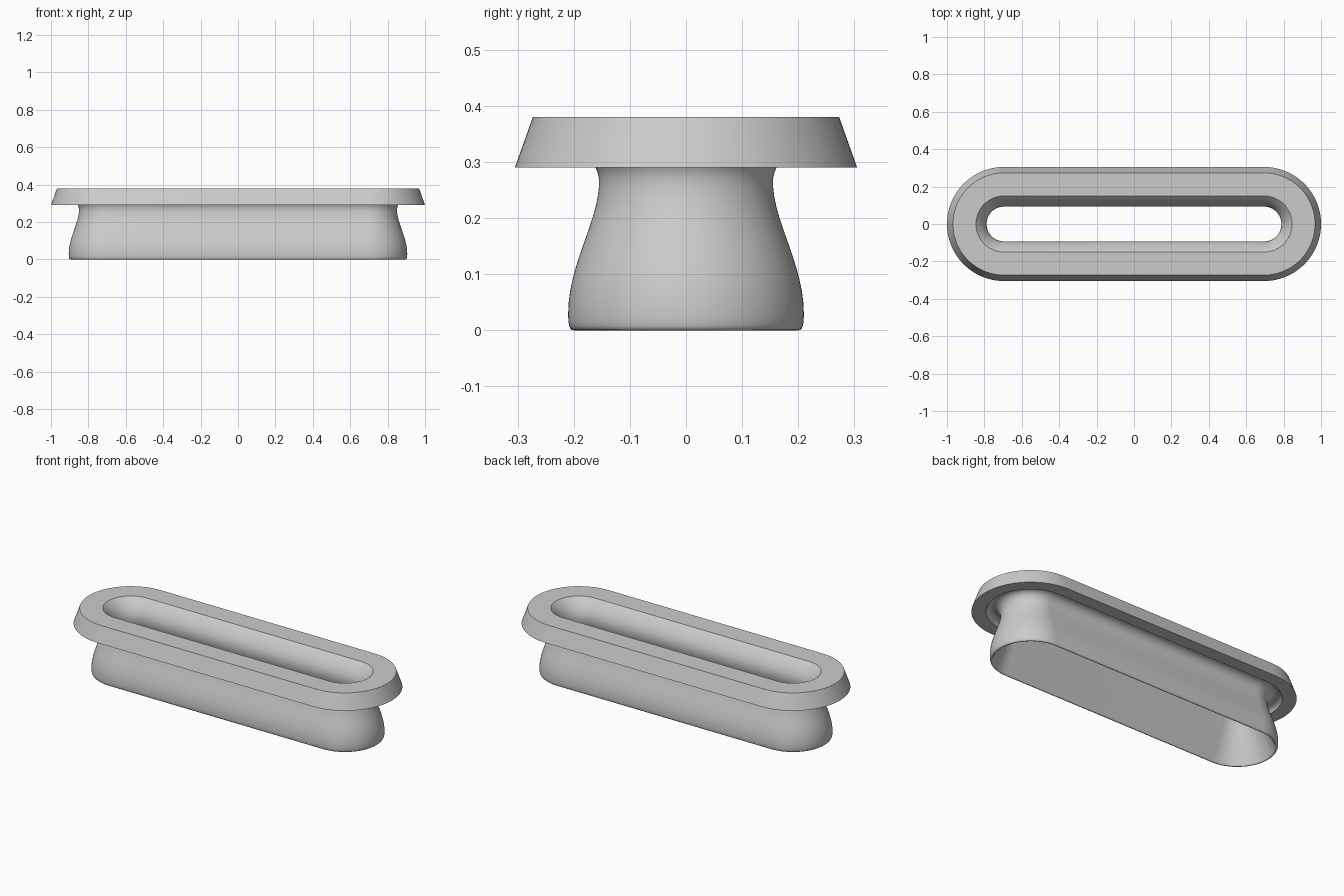
import bpy, bmesh, math
from mathutils import Vector
from mathutils.geometry import interpolate_bezier

cube = bpy.data.objects.get("Cube")
if cube:
    bpy.data.objects.remove(cube, do_unlink=True)

HALF_STRAIGHT = 0.695   # distance from centre to each rounded end's axis
ARC_STEPS = 40          # segments in each half-circle end


def curve(a, ha, hb, b, steps=14):
    """Bezier piece of the (radius, height) profile, without its end point."""
    pts = interpolate_bezier(*[Vector((p[0], p[1], 0)) for p in (a, ha, hb, b)], steps)
    return [(p.x, p.y) for p in pts[:-1]]


def stadium(radius, z):
    """Rounded-end slot outline at one height."""
    ring = []
    for side in (1, -1):
        for i in range(ARC_STEPS + 1):
            a = -math.pi / 2 + math.pi * i / ARC_STEPS
            ring.append((side * (HALF_STRAIGHT + radius * math.cos(a)),
                         side * radius * math.sin(a), z))
    return ring


# Closed wall section: flange, underside groove, flared skirt, inner wall
profile = [(0.15, 0.38), (0.273, 0.38), (0.305, 0.29)]
profile += curve((0.23, 0.29), (0.222, 0.325), (0.163, 0.325), (0.155, 0.27))
profile += curve((0.155, 0.27), (0.152, 0.2), (0.21, 0.12), (0.21, 0.03))
profile += curve((0.21, 0.03), (0.21, 0.01), (0.208, 0.0), (0.2, 0.0), 7)
profile += curve((0.2, 0.0), (0.196, 0.0), (0.194, 0.004), (0.191, 0.012), 6)
profile += curve((0.191, 0.012), (0.163, 0.08), (0.135, 0.148), (0.11, 0.21))
profile += curve((0.11, 0.21), (0.1, 0.235), (0.093, 0.25), (0.093, 0.275))
profile += curve((0.093, 0.275), (0.093, 0.315), (0.12, 0.35), (0.15, 0.38))

# Sweep the section around the slot
bm = bmesh.new()
rings = [[bm.verts.new(co) for co in stadium(r, z)] for r, z in profile]
for k, ring in enumerate(rings):
    nxt = rings[(k + 1) % len(rings)]
    for i in range(len(ring)):
        j = (i + 1) % len(ring)
        bm.faces.new((ring[i], nxt[i], nxt[j], ring[j]))
bmesh.ops.recalc_face_normals(bm, faces=bm.faces)
mesh = bpy.data.meshes.new("slot_grommet")
bm.to_mesh(mesh)
bm.free()

grommet = bpy.data.objects.new("slot_grommet", mesh)
bpy.context.collection.objects.link(grommet)

# Plain grey material
grey = bpy.data.materials.new("plain_grey")
grey.use_nodes = True
colour = (0.6, 0.6, 0.6, 1)
grey.diffuse_color = colour
grey.node_tree.nodes["Principled BSDF"].inputs["Base Color"].default_value = colour
mesh.materials.append(grey)

# Smooth curves, crisp flange edges
bpy.ops.object.select_all(action='DESELECT')
grommet.select_set(True)
bpy.context.view_layer.objects.active = grommet
bpy.ops.object.shade_smooth_by_angle(angle=math.radians(32))
